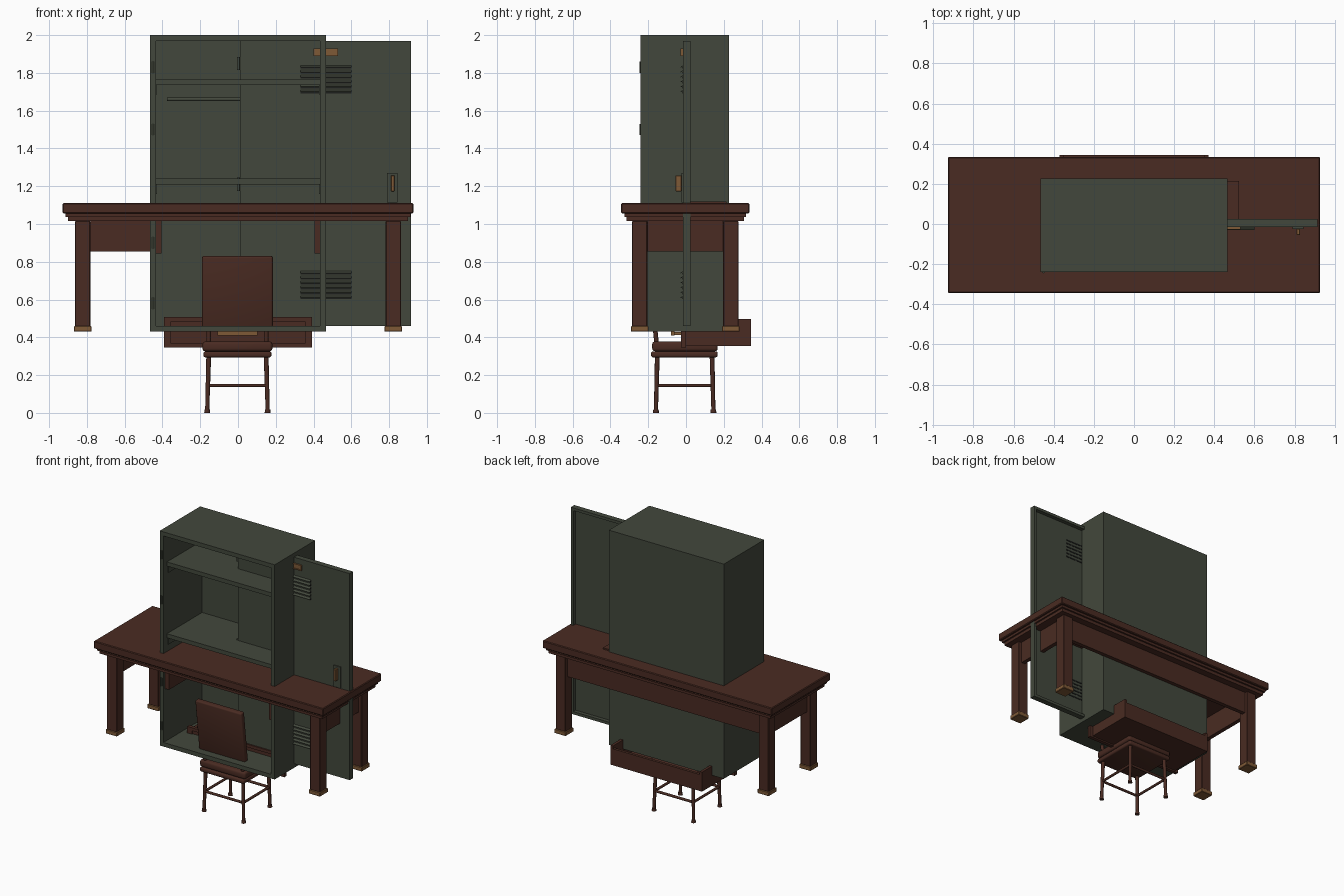
import bpy, bmesh, math
from mathutils import Vector, Matrix

if "Cube" in bpy.data.objects:
    bpy.data.objects.remove(bpy.data.objects["Cube"])


def material(name, rgb):
    m = bpy.data.materials.new(name)
    m.diffuse_color = (*rgb, 1)
    m.use_nodes = True
    m.node_tree.nodes["Principled BSDF"].inputs["Base Color"].default_value = m.diffuse_color
    return m


GREEN = material("locker_green", (0.055, 0.064, 0.045))
BROWN = material("dark_wood", (0.068, 0.024, 0.016))
BRASS = material("brass", (0.21, 0.10, 0.037))
DARK = material("slot_dark", (0.012, 0.013, 0.012))


def finish(name, bm, mat, bevel=0, segments=1):
    bmesh.ops.recalc_face_normals(bm, faces=bm.faces[:])
    if bevel:
        bmesh.ops.bevel(bm, geom=bm.edges[:], offset=bevel, segments=segments,
                        affect='EDGES', profile=0.5)
    me = bpy.data.meshes.new(name)
    bm.to_mesh(me)
    bm.free()
    me.materials.append(mat)
    ob = bpy.data.objects.new(name, me)
    bpy.context.collection.objects.link(ob)
    return ob


def add_box(bm, x0, x1, y0, y1, z0, z1):
    m = Matrix.Translation(((x0 + x1) / 2, (y0 + y1) / 2, (z0 + z1) / 2))
    m = m @ Matrix.Diagonal((x1 - x0, y1 - y0, z1 - z0, 1))
    bmesh.ops.create_cube(bm, size=1, matrix=m)


def boxes(name, mat, *dims, bevel=0, segments=1):
    bm = bmesh.new()
    for d in dims:
        add_box(bm, *d)
    return finish(name, bm, mat, bevel, segments)


def rod(name, mat, a, b, r0, r1=None, sides=12):
    a, b = Vector(a), Vector(b)
    d = b - a
    bm = bmesh.new()
    m = Matrix.Translation((a + b) / 2) @ d.to_track_quat('Z', 'Y').to_matrix().to_4x4()
    bmesh.ops.create_cone(bm, cap_ends=True, segments=sides, radius1=r0,
                          radius2=r1 or r0, depth=d.length, matrix=m)
    for f in bm.faces:
        f.smooth = len(f.verts) == 4
    return finish(name, bm, mat)


# ---- Locker shell, open at the front
F, B, W = -0.24, 0.227, 0.465
boxes("locker_shell", GREEN,
      (-W, W, F, B, 1.97, 2.0), (-W, W, F, B, 0.43, 0.46),
      (-W, -W + 0.03, F, B, 0.46, 1.97), (W - 0.03, W, F, B, 0.46, 1.97),
      (-W + 0.03, W - 0.03, B - 0.02, B, 0.46, 1.97))
for i, z in enumerate((1.735, 1.21)):
    boxes(f"locker_shelf_{i}", GREEN, (-0.435, 0.435, -0.2, B - 0.02, z, z + 0.03))
    boxes(f"shelf_bracket_{i}", GREEN, (-0.435, -0.428, -0.19, 0.15, z - 0.05, z),
          (0.428, 0.435, -0.19, 0.15, z - 0.05, z))
rod("hanging_rod", GREEN, (-0.375, 0.08, 1.66), (0.375, 0.08, 1.66), 0.009)
for i, z in enumerate((1.83, 1.5, 0.9, 0.58)):
    rod(f"shell_hinge_{i}", GREEN, (-0.45, F, z - 0.03), (-0.45, F, z + 0.03), 0.006, sides=8)

# ---- Loose door, standing through the shell's right side
D0, D1 = 0.01, 0.915
boxes("door_sheet", GREEN, (D0, D1, -0.016, -0.004, 0.46, 1.97))
boxes("door_flange", GREEN,
      (D0, D0 + 0.02, -0.004, 0.024, 0.46, 1.97), (D1 - 0.02, D1, -0.004, 0.024, 0.46, 1.97),
      (D0 + 0.02, D1 - 0.02, -0.004, 0.024, 0.46, 0.48),
      (D0 + 0.02, D1 - 0.02, -0.004, 0.024, 1.95, 1.97))
for i, z in enumerate((1.85, 1.21, 0.58)):
    rod(f"door_hinge_{i}", GREEN, (0.002, -0.008, z - 0.035), (0.002, -0.008, z + 0.035), 0.008, sides=8)

# Louvres: dark slot under a sloping hood
for g, top in enumerate((1.835, 0.745)):
    hoods, slots = bmesh.new(), bmesh.new()
    for i in range(6):
        z = top - i * 0.026
        add_box(slots, 0.33, 0.6, -0.018, -0.0155, z - 0.013, z - 0.003)
        add_box(slots, 0.33, 0.6, -0.0045, -0.002, z - 0.013, z - 0.003)
        p = [(-0.016, z + 0.005), (-0.03, z - 0.004), (-0.03, z - 0.007), (-0.016, z - 0.003)]
        ring = [[hoods.verts.new((x, y, zz)) for y, zz in p] for x in (0.33, 0.6)]
        hoods.faces.new(ring[0])
        hoods.faces.new(ring[1][::-1])
        for k in range(4):
            n = (k + 1) % 4
            hoods.faces.new((ring[0][k], ring[0][n], ring[1][n], ring[1][k]))
    finish(f"louvre_hoods_{g}", hoods, GREEN)
    finish(f"louvre_slots_{g}", slots, DARK)

# Label holder and latch
boxes("label_holder", BRASS, (0.4, 0.53, -0.022, -0.016, 1.89, 1.93))
boxes("label_rim", BRASS, (0.4, 0.53, -0.028, -0.022, 1.89, 1.896), (0.4, 0.53, -0.028, -0.022, 1.924, 1.93),
      (0.4, 0.41, -0.028, -0.022, 1.896, 1.924), (0.52, 0.53, -0.028, -0.022, 1.896, 1.924))
boxes("latch_plate", GREEN, (0.79, 0.845, -0.024, -0.016, 1.115, 1.27))
boxes("latch_handle", BRASS, (0.81, 0.828, -0.055, -0.024, 1.172, 1.258), bevel=0.003)

# ---- Desk
Y = -0.004
boxes("desk_top", BROWN, (-0.928, 0.928, Y - 0.339, Y + 0.339, 1.055, 1.11), bevel=0.005)
boxes("desk_top_moulding", BROWN, (-0.912, 0.912, Y - 0.322, Y + 0.322, 1.038, 1.055),
      (-0.9, 0.9, Y - 0.31, Y + 0.31, 1.015, 1.038))
boxes("desk_pad", BROWN, (0.08, 0.522, 0.0, 0.215, 1.11, 1.12))
for sx in (-1, 1):
    side = "left" if sx < 0 else "right"
    for sy in (-1, 1):
        end = "front" if sy < 0 else "back"
        x, y = sx * 0.822, Y + sy * 0.241
        boxes(f"desk_{end}_{side}_leg", BROWN, (x - 0.04, x + 0.04, y - 0.04, y + 0.04, 0.458, 1.016), bevel=0.003)
        boxes(f"desk_{end}_{side}_foot", BRASS, (x - 0.046, x + 0.046, y - 0.046, y + 0.046, 0.43, 0.46), bevel=0.003)
    boxes(f"desk_{side}_apron", BROWN, (sx * 0.822 - 0.015, sx * 0.822 + 0.015, Y - 0.2, Y + 0.2, 0.855, 1.016))
    boxes(f"drawer_{side}_runner", BROWN, (sx * 0.42 - 0.015, sx * 0.42 + 0.015, -0.22, 0.22, 0.845, 1.016))
boxes("desk_back_apron", BROWN, (-0.782, 0.782, 0.225, 0.255, 0.855, 1.016))

# ---- Loose drawer, open at the top
boxes("drawer_box", BROWN, (-0.37, 0.37, 0.0, 0.343, 0.355, 0.37),
      (-0.37, -0.35, 0.0, 0.343, 0.37, 0.497), (0.35, 0.37, 0.0, 0.343, 0.37, 0.497),
      (-0.35, 0.35, 0.323, 0.343, 0.37, 0.475))
boxes("drawer_front", BROWN, (-0.393, 0.393, -0.018, 0.0, 0.345, 0.507))
boxes("drawer_front_rim", BROWN, (-0.393, 0.393, -0.026, -0.018, 0.485, 0.507),
      (-0.393, 0.393, -0.026, -0.018, 0.345, 0.367),
      (-0.393, -0.355, -0.026, -0.018, 0.367, 0.485), (0.355, 0.393, -0.026, -0.018, 0.367, 0.485))
boxes("drawer_pull", BRASS, (-0.108, 0.103, -0.08, -0.06, 0.41, 0.43), (-0.1, -0.085, -0.06, -0.018, 0.412, 0.428),
      (0.08, 0.095, -0.06, -0.018, 0.412, 0.428))

# ---- Chair, facing the desk
CX, CY = -0.003, -0.007
boxes("chair_seat", BROWN, (CX - 0.185, CX + 0.185, CY - 0.172, CY + 0.175, 0.326, 0.378), bevel=0.015, segments=3)
boxes("chair_seat_frame", BROWN, (CX - 0.18, CX + 0.18, CY - 0.178, CY + 0.175, 0.294, 0.326), bevel=0.011, segments=3)
for sx in (-1, 1):
    for sy in (-1, 1):
        n = ("front" if sy > 0 else "back") + ("_left" if sx < 0 else "_right")
        top = (CX + sx * 0.152, CY + sy * 0.145, 0.3)
        foot = (CX + sx * 0.16, CY + sy * 0.152, 0.016)
        rod(f"chair_{n}_leg", BROWN, top, foot, 0.013, 0.011)
        rod(f"chair_{n}_foot", BROWN, (foot[0], foot[1], 0), (foot[0], foot[1], 0.018), 0.016, 0.014)
    rod(f"chair_side_stretcher_{sx}", BROWN, (CX + sx * 0.156, CY - 0.149, 0.145), (CX + sx * 0.156, CY + 0.149, 0.145), 0.009)
    rod(f"chair_cross_stretcher_{sx}", BROWN, (CX - 0.156, CY + sx * 0.149, 0.145), (CX + 0.156, CY + sx * 0.149, 0.145), 0.009)
    rod(f"chair_back_post_{sx}", BROWN, (CX + sx * 0.152, -0.155, 0.36), (CX + sx * 0.152, -0.175, 0.56), 0.012)
back = boxes("chair_backrest", BROWN, (-0.187, 0.187, -0.02, 0.02, -0.19, 0.19), bevel=0.01, segments=3)
back.location = (CX, -0.185, 0.642)
back.rotation_euler = (math.radians(7), 0, 0)

# Smooth the rounded parts only
for name in ("chair_seat", "chair_seat_frame", "chair_backrest"):
    bpy.ops.object.select_all(action='DESELECT')
    ob = bpy.data.objects[name]
    ob.select_set(True)
    bpy.context.view_layer.objects.active = ob
    bpy.ops.object.shade_smooth_by_angle(angle=math.radians(40))
